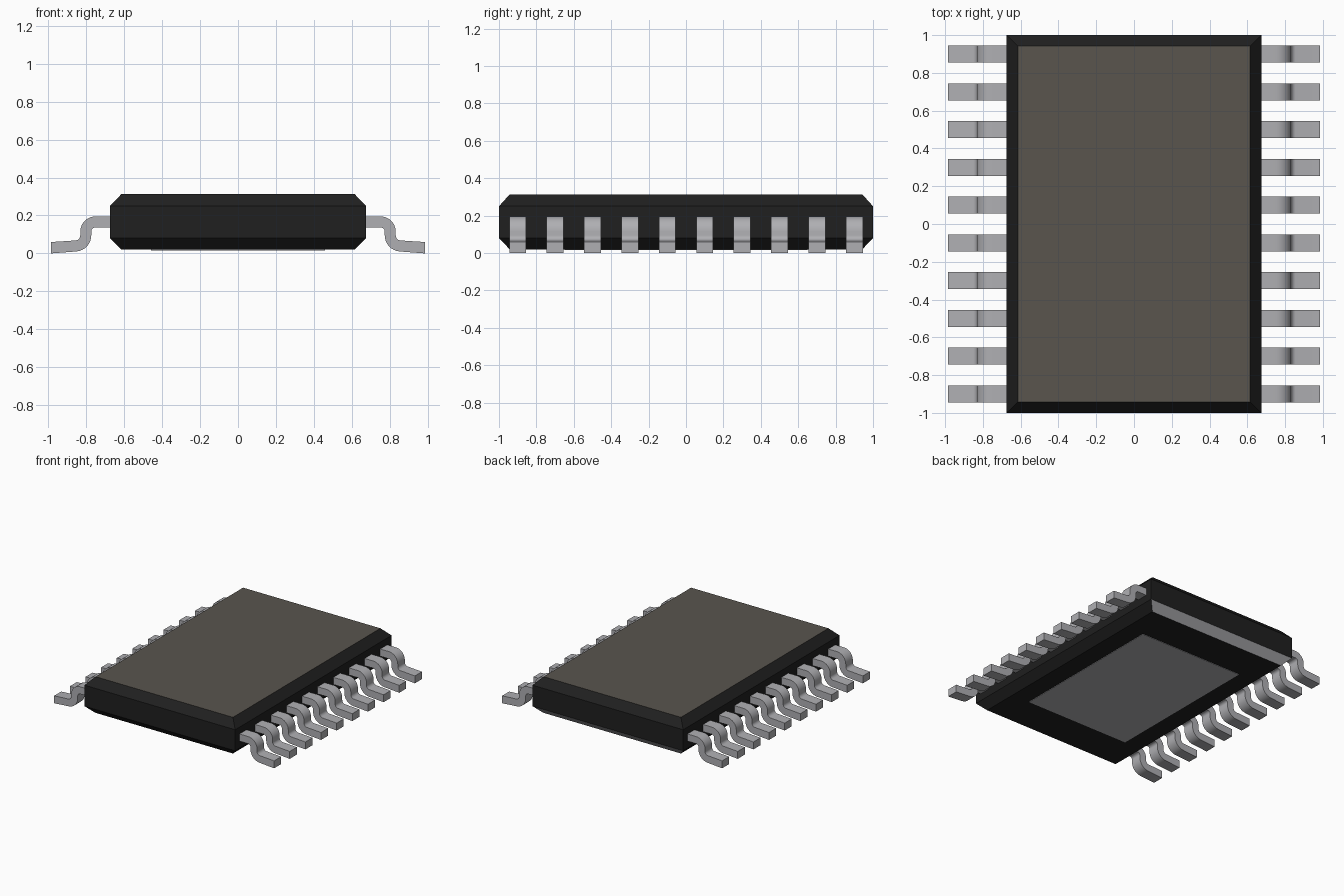
import bpy, bmesh, math

if "Cube" in bpy.data.objects:
    bpy.data.objects.remove(bpy.data.objects["Cube"])


def material(name, rgb):
    m = bpy.data.materials.new(name)
    m.diffuse_color = (*rgb, 1)
    m.use_nodes = True
    m.node_tree.nodes["Principled BSDF"].inputs["Base Color"].default_value = m.diffuse_color
    return m


BLACK = material("black_resin", (0.014, 0.014, 0.014))
BROWN = material("brown_grey_top", (0.10, 0.09, 0.076))
METAL = material("grey_metal", (0.43, 0.43, 0.45))


def make_object(name, bm, mats):
    bmesh.ops.recalc_face_normals(bm, faces=bm.faces[:])
    me = bpy.data.meshes.new(name)
    bm.to_mesh(me)
    bm.free()
    ob = bpy.data.objects.new(name, me)
    bpy.context.collection.objects.link(ob)
    for m in mats:
        me.materials.append(m)
    return ob


# Body: stacked rectangles with chamfered top and bottom
bm = bmesh.new()
rings = []
for hx, hy, z in [(0.615, 0.943, 0.02), (0.675, 1, 0.08),
                  (0.675, 1, 0.25), (0.615, 0.943, 0.313)]:
    rings.append([bm.verts.new((sx * hx, sy * hy, z))
                  for sx, sy in [(-1, -1), (1, -1), (1, 1), (-1, 1)]])
for a, b in zip(rings, rings[1:]):
    for i in range(4):
        j = (i + 1) % 4
        bm.faces.new((a[i], a[j], b[j], b[i]))
bm.faces.new(rings[0][::-1])
bm.faces.new(rings[-1])
bm.normal_update()
for f in bm.faces:
    if f.normal.z > 0.9:
        f.material_index = 1          # lighter top face
    elif f.normal.y > 0.3 and f.normal.z < -0.3:
        f.material_index = 2          # metal strip on back lower chamfer
make_object("body", bm, [BLACK, BROWN, METAL])

# Exposed thermal pad underneath
bm = bmesh.new()
bmesh.ops.create_cube(bm, size=1)
bmesh.ops.scale(bm, vec=(0.92, 1.30, 0.006), verts=bm.verts[:])
bmesh.ops.translate(bm, vec=(0, 0, 0.0195), verts=bm.verts[:])
make_object("thermal_pad", bm, [METAL])


# Gull-wing lead section: two bends joined by a short upright
def arc(cx, cz, r, a0, a1, n=8):
    return [(cx + r * math.cos(math.radians(a0 + (a1 - a0) * i / n)),
             cz + r * math.sin(math.radians(a0 + (a1 - a0) * i / n)))
            for i in range(n + 1)]


upper = ([(0.66, 0.195)] + arc(0.752, 0.115, 0.08, 90, 0)
         + arc(0.859, 0.095, 0.027, 180, 265) + [(0.985, 0.06)])
lower = ([(0.66, 0.137)] + arc(0.752, 0.115, 0.022, 90, 0)
         + arc(0.859, 0.095, 0.085, 180, 265) + [(0.985, 0.0)])


def lead(name, side, y, w=0.045):
    bm = bmesh.new()
    rows = []
    for (ux, uz), (lx, lz) in zip(upper, lower):
        rows.append([bm.verts.new(p) for p in [
            (side * ux, y - w, uz), (side * ux, y + w, uz),
            (side * lx, y + w, lz), (side * lx, y - w, lz)]])
    for a, b in zip(rows, rows[1:]):
        for i in range(4):
            j = (i + 1) % 4
            bm.faces.new((a[i], a[j], b[j], b[i]))
    bm.faces.new(rows[0][::-1])
    bm.faces.new(rows[-1])
    return make_object(name, bm, [METAL])


# Ten leads on each long side
leads = [lead(f"{'right' if s > 0 else 'left'}_lead_{i + 1}", s, -0.9 + 0.2 * i)
         for s in (1, -1) for i in range(10)]
for ob in leads:
    ob.select_set(True)
bpy.context.view_layer.objects.active = leads[0]
bpy.ops.object.shade_smooth_by_angle(angle=math.radians(30))
